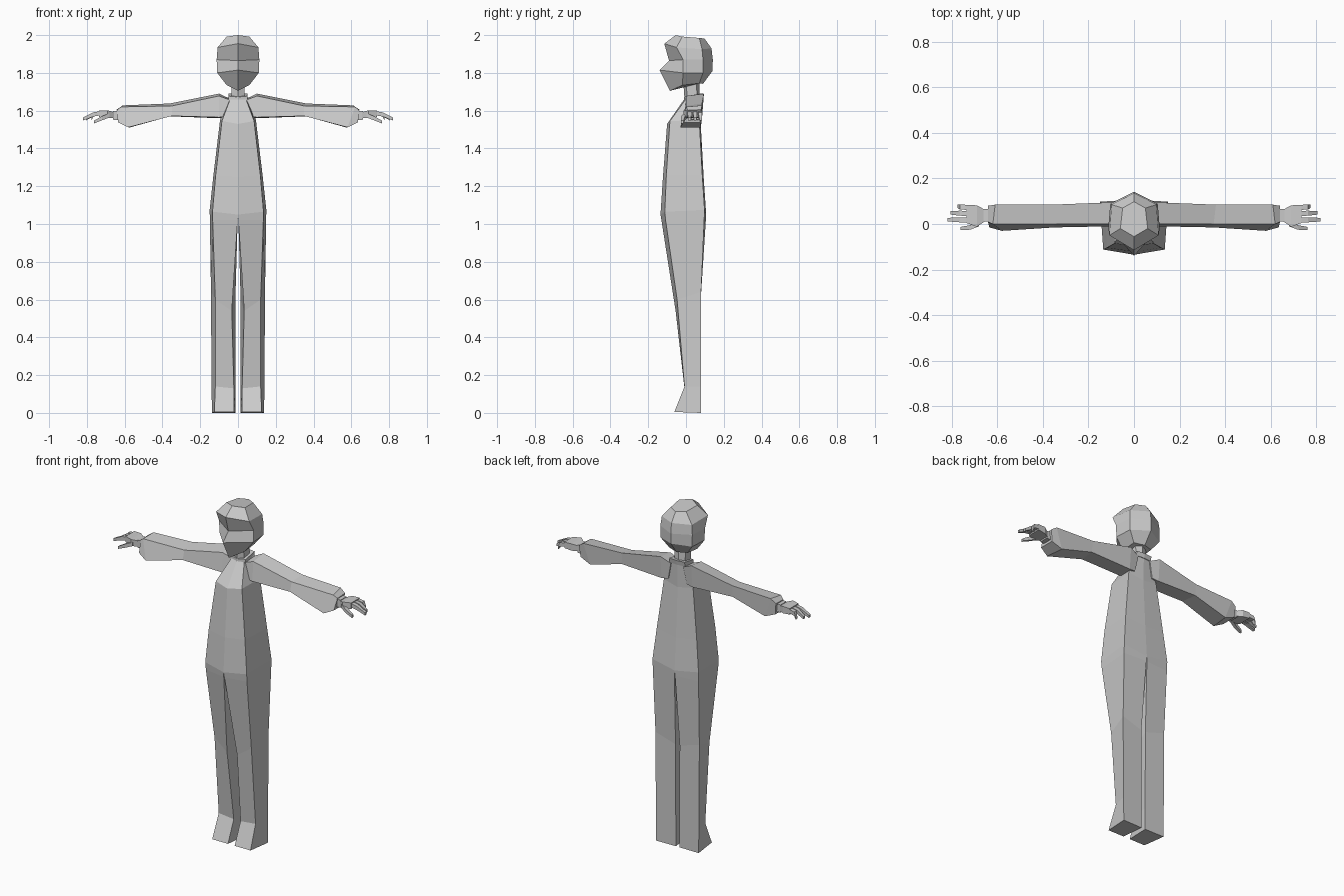
import bpy, bmesh
from mathutils import Vector

grey = bpy.data.materials.new("light grey")
grey.diffuse_color = (0.6, 0.6, 0.6, 1)


def loft(name, rings, mirror=False):
    """Skin closed rings of points, cap both ends, optionally mirror in x."""
    bm = bmesh.new()
    loops = [[bm.verts.new(p) for p in ring] for ring in rings]
    n = len(loops[0])
    for a, b in zip(loops, loops[1:]):
        for i in range(n):
            j = (i + 1) % n
            bm.faces.new((a[i], a[j], b[j], b[i]))
    bm.faces.new(loops[0][::-1])
    bm.faces.new(loops[-1])
    bmesh.ops.recalc_face_normals(bm, faces=bm.faces)
    mesh = bpy.data.meshes.new(name)
    bm.to_mesh(mesh)
    bm.free()
    mesh.materials.append(grey)
    obj = bpy.data.objects.new(name, mesh)
    bpy.context.collection.objects.link(obj)
    if mirror:
        obj.modifiers.new("mirror", 'MIRROR').use_mirror_merge = False
    return obj


def hexagon(cf, fs, bs, cb):
    """Symmetric ring: front centre (y, z), front side, back side (x, y, z), back centre."""
    flip = lambda p: (-p[0], p[1], p[2])
    return [(0, *cf), fs, bs, (0, *cb), flip(bs), flip(fs)]


def box_ring_x(x, y0, y1, z0, z1):
    return [(x, y0, z1), (x, y1, z1), (x, y1, z0), (x, y0, z0)]


# Torso: hips, chest, base of neck
loft("torso", [
    hexagon((-.135, 1.05), (.135, -.112, 1.065), (.15, .098, 1.075), (.107, 1.05)),
    hexagon((-.122, 1.25), (.118, -.104, 1.26), (.13, .086, 1.26), (.094, 1.24)),
    hexagon((-.10, 1.53), (.085, -.085, 1.545), (.095, .07, 1.55), (.078, 1.53)),
    hexagon((-.01, 1.66), (.042, -.002, 1.66), (.05, .078, 1.675), (.082, 1.675)),
])

# Legs: hip, crotch, knee, ankle, sole
loft("leg", [
    [(0, -.135, 1.05), (.135, -.112, 1.065), (.15, .098, 1.075), (0, .107, 1.05)],
    [(.002, -.13, 1.02), (.134, -.108, 1.02), (.149, .096, 1.02), (.002, .105, 1.02)],
    [(.033, -.055, .54), (.12, -.047, .60), (.143, .08, .64), (.014, .078, .60)],
    [(.022, -.008, .13), (.12, -.008, .14), (.14, .08, .14), (.012, .078, .13)],
    [(.022, -.062, .005), (.125, -.062, .005), (.138, .08, 0), (.012, .078, 0)],
], mirror=True)

# Arms: inside the body, shoulder, elbow, sleeve bulge, cuff
loft("arm", [
    [(.04, .005, 1.655), (.04, .085, 1.662), (.06, .08, 1.565), (.06, -.01, 1.57)],
    [(.10, 0, 1.678), (.10, .095, 1.69), (.10, .085, 1.56), (.10, -.01, 1.565)],
    [(.35, 0, 1.625), (.36, .085, 1.638), (.36, .08, 1.57), (.35, -.015, 1.572)],
    [(.62, 0, 1.62), (.61, .085, 1.628), (.57, .08, 1.512), (.58, -.03, 1.512)],
    [(.642, .01, 1.602), (.642, .08, 1.606), (.635, .075, 1.538), (.635, -.015, 1.538)],
], mirror=True)

# Wrist and palm
loft("wrist", [box_ring_x(.62, .01, .065, 1.55, 1.60),
               box_ring_x(.662, .01, .065, 1.552, 1.597)], mirror=True)
loft("palm", [box_ring_x(.65, .015, .06, 1.56, 1.59),
              box_ring_x(.69, -.012, .082, 1.562, 1.602),
              box_ring_x(.735, .004, .084, 1.567, 1.602)], mirror=True)


def finger(name, points, w, h):
    rings = []
    for i, p in enumerate(points):
        s = 1 if i < len(points) - 1 else .7
        rings.append(box_ring_x(p[0], p[1] - w * s, p[1] + w * s,
                                p[2] - h * s, p[2] + h * s))
    loft(name, rings, mirror=True)


# Three drooping fingers and a thumb
for name, y, y_tip, reach in (("outer_finger", .072, .078, .775),
                              ("middle_finger", .046, .049, .805),
                              ("inner_finger", .018, .019, .82)):
    finger(name, [(.72, y, 1.588), (.765, (y + y_tip) / 2, 1.58),
                  (reach, y_tip, 1.556)], .011, .011)
finger("thumb", [(.68, 0, 1.575), (.72, -.015, 1.56), (.762, -.02, 1.54)], .01, .011)

# Neck and collar
loft("neck", [
    hexagon((-.005, 1.62), (.035, .01, 1.62), (.035, .06, 1.62), (.072, 1.62)),
    hexagon((-.015, 1.76), (.035, 0, 1.76), (.035, .055, 1.76), (.07, 1.76)),
])
loft("collar", [
    hexagon((-.012, 1.65), (.05, 0, 1.655), (.05, .08, 1.665), (.085, 1.665)),
    hexagon((-.01, 1.672), (.05, 0, 1.677), (.05, .085, 1.692), (.09, 1.692)),
])

# Head: chin, nose, brow, forehead, crown
loft("head", [
    hexagon((-.085, 1.705), (.06, -.02, 1.735), (.06, .07, 1.745), (.09, 1.742)),
    hexagon((-.14, 1.815), (.11, -.015, 1.80), (.102, .09, 1.80), (.14, 1.81)),
    hexagon((-.09, 1.865), (.113, -.015, 1.87), (.104, .09, 1.87), (.142, 1.87)),
    hexagon((-.115, 1.955), (.108, -.05, 1.935), (.098, .085, 1.925), (.135, 1.93)),
    hexagon((-.055, 2.0), (.06, -.02, 1.992), (.05, .07, 1.985), (.098, 1.982)),
])
